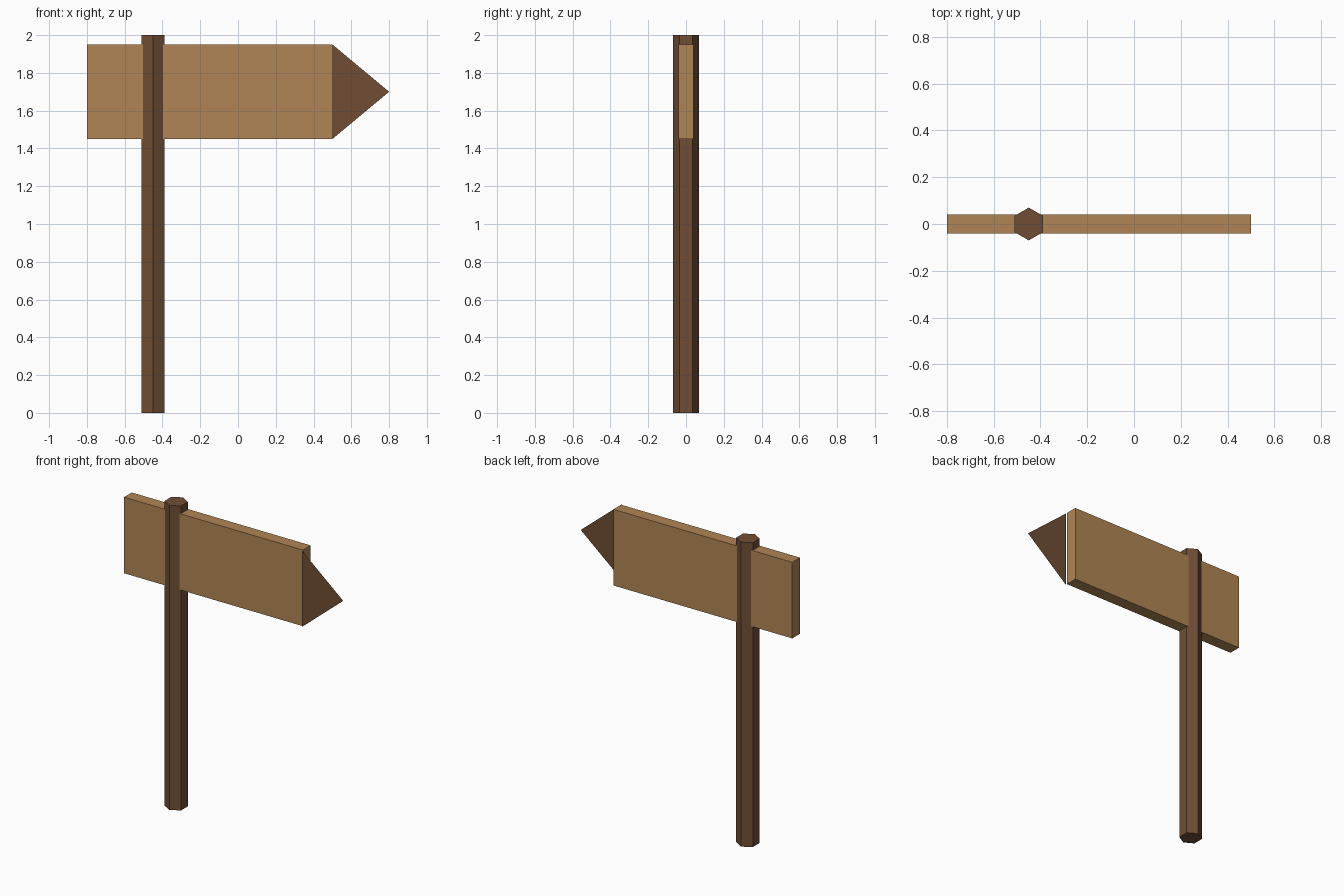
import bpy
import bmesh
from math import cos, sin, radians

old = bpy.data.objects.get("Cube")
if old:
    bpy.data.objects.remove(old, do_unlink=True)


def make_material(name, rgb):
    mat = bpy.data.materials.new(name)
    mat.use_nodes = True
    color = (*rgb, 1.0)
    mat.diffuse_color = color
    mat.node_tree.nodes["Principled BSDF"].inputs["Base Color"].default_value = color
    return mat


def make_panel(name, profile, depth, mat):
    """Build a flat polygon from the profile, extruded along depth if one is given."""
    bm = bmesh.new()
    face = bm.faces.new([bm.verts.new(p) for p in profile])
    if depth:
        ext = bmesh.ops.extrude_face_region(bm, geom=[face], use_keep_orig=True)
        verts = [v for v in ext["geom"] if isinstance(v, bmesh.types.BMVert)]
        bmesh.ops.translate(bm, vec=depth, verts=verts)
        bmesh.ops.recalc_face_normals(bm, faces=bm.faces)
    mesh = bpy.data.meshes.new(name)
    bm.to_mesh(mesh)
    bm.free()
    mesh.materials.append(mat)
    obj = bpy.data.objects.new(name, mesh)
    bpy.context.collection.objects.link(obj)
    return obj


dark_wood = make_material("dark wood", (0.162, 0.076, 0.036))
light_wood = make_material("light wood", (0.434, 0.235, 0.089))

bottom, top, board_end = 1.45, 1.95, 0.5

# Six-sided post with one corner towards the front
angles = [radians(90 + 60 * i) for i in range(6)]
hexagon = [(-0.45 + 0.07 * cos(a), 0.07 * sin(a), 0) for a in angles]
make_panel("post", hexagon, (0, 0, 2), dark_wood)

# Board running through the post
outline = [(-0.8, bottom), (board_end, bottom), (board_end, top), (-0.8, top)]
make_panel("sign_board", [(x, -0.04, z) for x, z in outline], (0, 0.08, 0), light_wood)

# Thin arrow tip, level with the front of the board
arrow = [(board_end, bottom), (0.8, (bottom + top) / 2), (board_end, top)]
make_panel("arrow_tip", [(x, -0.05, z) for x, z in arrow], None, dark_wood)
